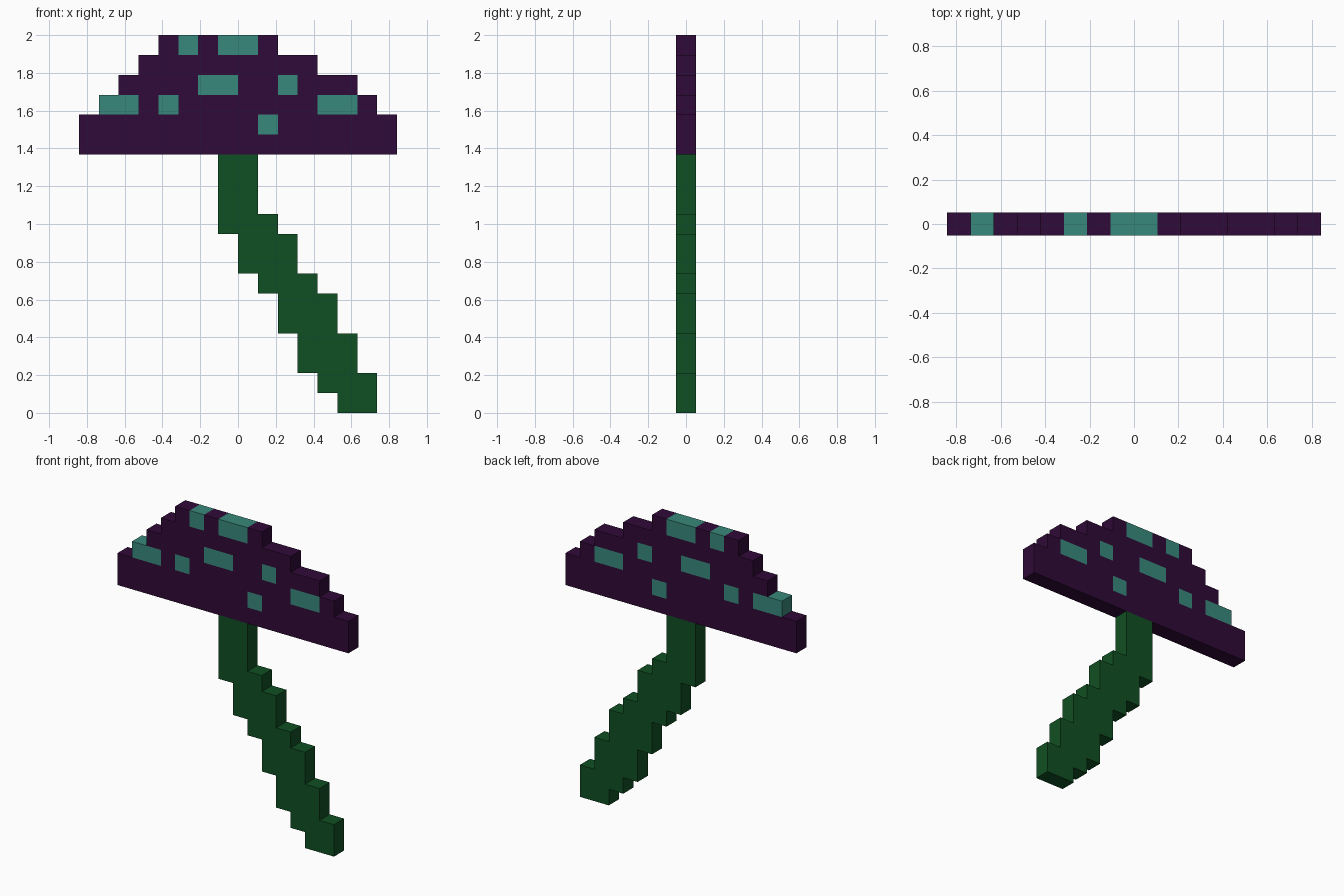
import bpy, bmesh
from mathutils import Vector

if "Cube" in bpy.data.objects:
    bpy.data.objects.remove(bpy.data.objects["Cube"])

U = 2 / 19  # one block


def material(name, rgb):
    m = bpy.data.materials.new(name)
    m.diffuse_color = (*rgb, 1)
    m.use_nodes = True
    m.node_tree.nodes["Principled BSDF"].inputs["Base Color"].default_value = m.diffuse_color
    return m


green = material("dark green", (0.005, 0.078, 0.016))
purple = material("dark purple", (0.030, 0.003, 0.040))
teal = material("teal", (0.040, 0.250, 0.200))


def cells(spans):
    """Blocks (column, row) covered by (row, first column, end column) spans."""
    return {(c, r) for r, a, b in spans for c in range(a, b)}


def block_part(name, body, mats, spots=()):
    """One-block-thick slab with faces only on the outside of the shape."""
    bm = bmesh.new()
    for c, r in sorted(body):
        centre = Vector((c + 0.5, 0, r + 0.5))
        for axis in range(3):
            for sign in (-1, 1):
                n = Vector((0, 0, 0))
                n[axis] = sign
                if axis != 1 and (c + int(n.x), r + int(n.z)) in body:
                    continue
                a = Vector((0, 0, 0))
                a[(axis + 1) % 3] = 0.5
                b = n.cross(a)
                mid = centre + n * 0.5
                corners = (mid - a - b, mid + a - b, mid + a + b, mid - a + b)
                f = bm.faces.new([bm.verts.new(p * U) for p in corners])
                f.material_index = int((c, r) in spots)
    bmesh.ops.remove_doubles(bm, verts=bm.verts, dist=0.001)
    bmesh.ops.recalc_face_normals(bm, faces=bm.faces)
    mesh = bpy.data.meshes.new(name)
    bm.to_mesh(mesh)
    bm.free()
    for m in mats:
        mesh.materials.append(m)
    ob = bpy.data.objects.new(name, mesh)
    bpy.context.collection.objects.link(ob)


# Stem: stepped diagonal rising to an upright neck
stem = cells([(0, 5, 7), (1, 4, 7), (2, 3, 6), (3, 3, 6), (4, 2, 5), (5, 2, 5),
              (6, 1, 4), (7, 0, 3), (8, 0, 3), (9, -1, 2),
              (10, -1, 1), (11, -1, 1), (12, -1, 1)])
block_part("mushroom_stem", stem, [green])

# Cap: stepped dome with teal spots
cap = cells([(13, -8, 8), (14, -8, 8), (15, -7, 7), (16, -6, 6),
             (17, -5, 4), (18, -4, 2)])
spots = cells([(14, 1, 2), (15, -7, -5), (15, -4, -3), (15, 4, 6),
               (16, -2, 0), (16, 2, 3), (18, -3, -2), (18, -1, 1)])
block_part("mushroom_cap", cap, [purple, teal], spots)
